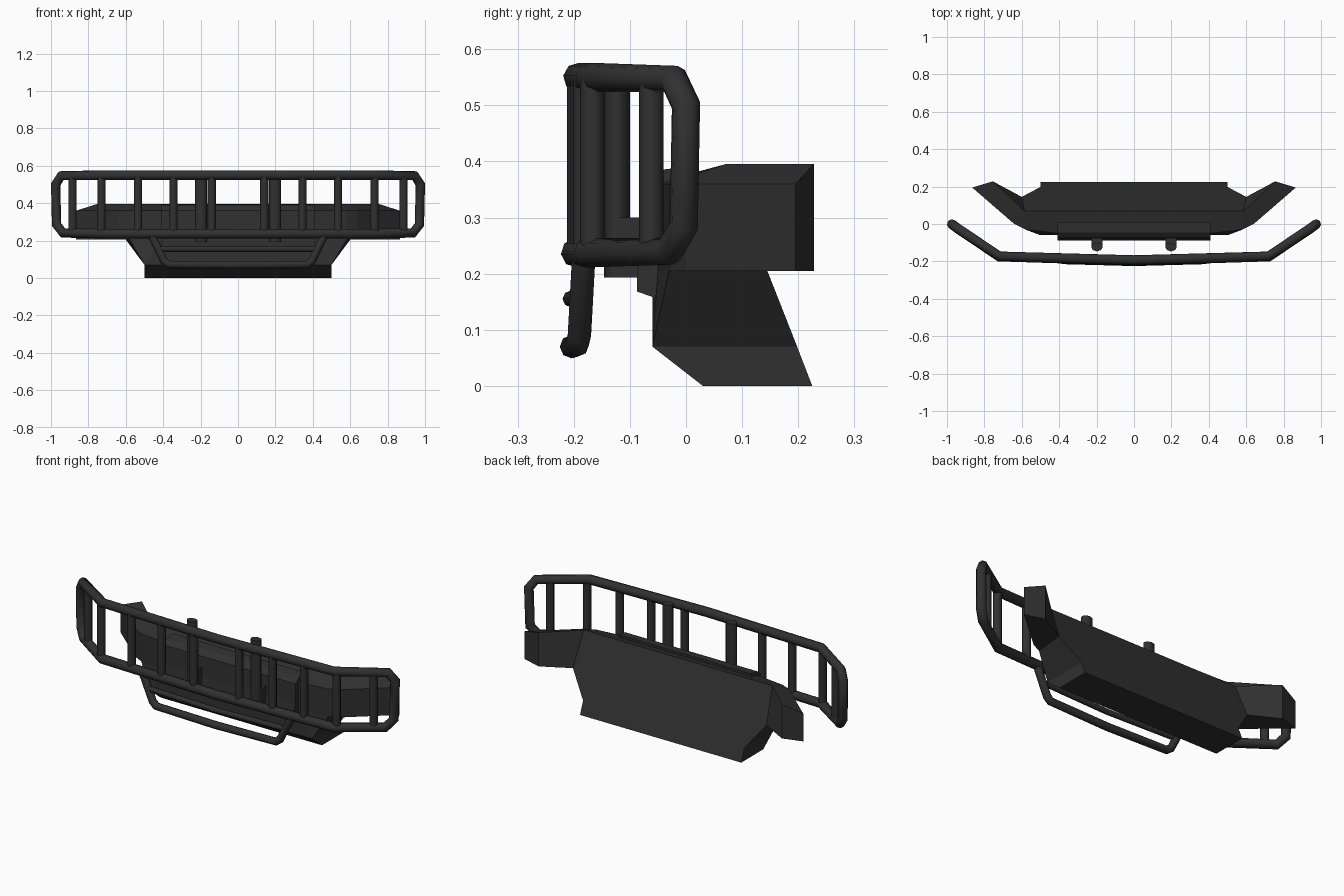
import bpy
import bmesh

cube = bpy.data.objects.get("Cube")
if cube:
    bpy.data.objects.remove(cube, do_unlink=True)

black = bpy.data.materials.new("satin black")
black.use_nodes = True
black.diffuse_color = (0.03, 0.03, 0.03, 1)
black.node_tree.nodes["Principled BSDF"].inputs["Base Color"].default_value = black.diffuse_color


def add_object(name, data):
    obj = bpy.data.objects.new(name, data)
    data.materials.append(black)
    bpy.context.collection.objects.link(obj)
    return obj


def tube(name, points, radius, closed=False):
    curve = bpy.data.curves.new(name, "CURVE")
    curve.dimensions = "3D"
    curve.bevel_depth = radius
    curve.bevel_resolution = 2
    curve.use_fill_caps = True
    spline = curve.splines.new("POLY")
    spline.points.add(len(points) - 1)
    for point, co in zip(spline.points, points):
        point.co = (*co, 1)
    spline.use_cyclic_u = closed
    return add_object(name, curve)


def mirrored(half):
    """Continue a path that ends on the centre line onto the other side."""
    return half + [(-x, y, z) for x, y, z in reversed(half) if x > 0]


def solid(name, verts, faces):
    bm = bmesh.new()
    made = [bm.verts.new(v) for v in verts]
    for face in faces:
        bm.faces.new([made[i] for i in face])
    bmesh.ops.recalc_face_normals(bm, faces=bm.faces)
    mesh = bpy.data.meshes.new(name)
    bm.to_mesh(mesh)
    bm.free()
    return add_object(name, mesh)


def prism(name, profile, x0, x1):
    """Extrude a (y, z) profile along x."""
    n = len(profile)
    verts = [(x, y, z) for x in (x0, x1) for y, z in profile]
    faces = [range(n), range(n, 2 * n)]
    faces += [(i, (i + 1) % n, n + (i + 1) % n, n + i) for i in range(n)]
    return solid(name, verts, faces)


# Bumper shell: left half from named corners, mirrored
floor, brow, crest = 0.205, 0.36, 0.395
front = [(0, -0.06), (0.41, -0.05), (0.58, -0.03), (0.64, 0), (0.865, 0.195)]
corners = {f"b{i}": (x, y, floor) for i, (x, y) in enumerate(front)}
corners |= {f"m{i}": (x, y, brow) for i, (x, y) in enumerate(front)}
corners |= {
    "t0": (0, 0.07, crest), "t1": (0.41, 0.07, crest), "t2": (0.585, 0.07, crest),
    "wing_top": (0.755, 0.228, crest), "wing_low": (0.755, 0.228, floor),
    "root": (0.6, 0.145, floor),
    "p0": (0, -0.06, 0.07), "p1": (0.5, -0.06, 0.07), "side": (0.5, 0.198, 0.07),
    "q0": (0, 0.03, 0), "q1": (0.5, 0.03, 0),
    "r0": (0, 0.225, 0), "r1": (0.5, 0.225, 0),
}
patches = [f"b{i} b{i + 1} m{i + 1} m{i}" for i in range(4)]
patches += [
    "m0 m1 t1 t0", "m1 m2 t2 t1", "m2 m3 t2", "m3 m4 wing_top t2",
    "b4 m4 wing_top wing_low", "wing_low wing_top t2 root",
    "b2 b3 b4 wing_low root",
    "b0 b1 p1 p0", "b1 b2 p1", "b2 p1 side root", "p1 q1 r1 side",
    "p0 p1 q1 q0", "q0 q1 r1 r0", "t0 t1 t2 root side r1 r0",
]
order = list(corners)
shell = solid("bumper_shell", list(corners.values()),
              [[order.index(k) for k in patch.split()] for patch in patches])
mirror = shell.modifiers.new("Mirror", "MIRROR")
mirror.use_clip = True

# Raised centre housing on the front of the shell
prism("centre_housing",
      [(-0.087, 0.2), (-0.087, 0.168), (-0.05, 0.155), (0, 0.16), (0.01, 0.392),
       (-0.045, 0.385), (-0.075, 0.36), (-0.08, 0.25)], -0.41, 0.41)

# Grille guard frame
top_half = [(0.975, 0, 0.5), (0.945, -0.022, 0.547), (0.72, -0.172, 0.55), (0, -0.193, 0.55)]
low_half = [(0.97, -0.004, 0.285), (0.935, -0.03, 0.24), (0.72, -0.175, 0.237), (0, -0.197, 0.237)]
tube("guard_frame", mirrored(top_half) + mirrored(low_half)[::-1], 0.026, True)

# Upright bars and mounting posts, both sides
for side, s in (("left", 1), ("right", -1)):
    for i, (x, y) in enumerate([(0.14, -0.19), (0.345, -0.184), (0.535, -0.179),
                                (0.73, -0.167), (0.885, -0.062)]):
        tube(f"{side}_guard_bar_{i + 1}", [(s * x, y, 0.237), (s * x, y, 0.55)], 0.022)
    post = tube(f"{side}_mounting_post", [(s * 0.198, 0, 0.193), (s * 0.198, 0, 0.574)], 0.031)
    post.scale.y = 0.75
    post.location.y = -0.123
    prism(f"{side}_mount_bracket",
          [(-0.125, 0.193), (-0.04, 0.193), (-0.04, 0.3), (-0.125, 0.3)],
          s * 0.198 - 0.03, s * 0.198 + 0.03)

# Lower hoop and its thin cross bar
tube("lower_hoop", mirrored([(0.465, -0.182, 0.235), (0.395, -0.19, 0.09),
                             (0.37, -0.194, 0.072), (0, -0.204, 0.07)]), 0.021)
tube("hoop_cross_bar", mirrored([(0.425, -0.188, 0.155), (0, -0.205, 0.155)]), 0.015)
